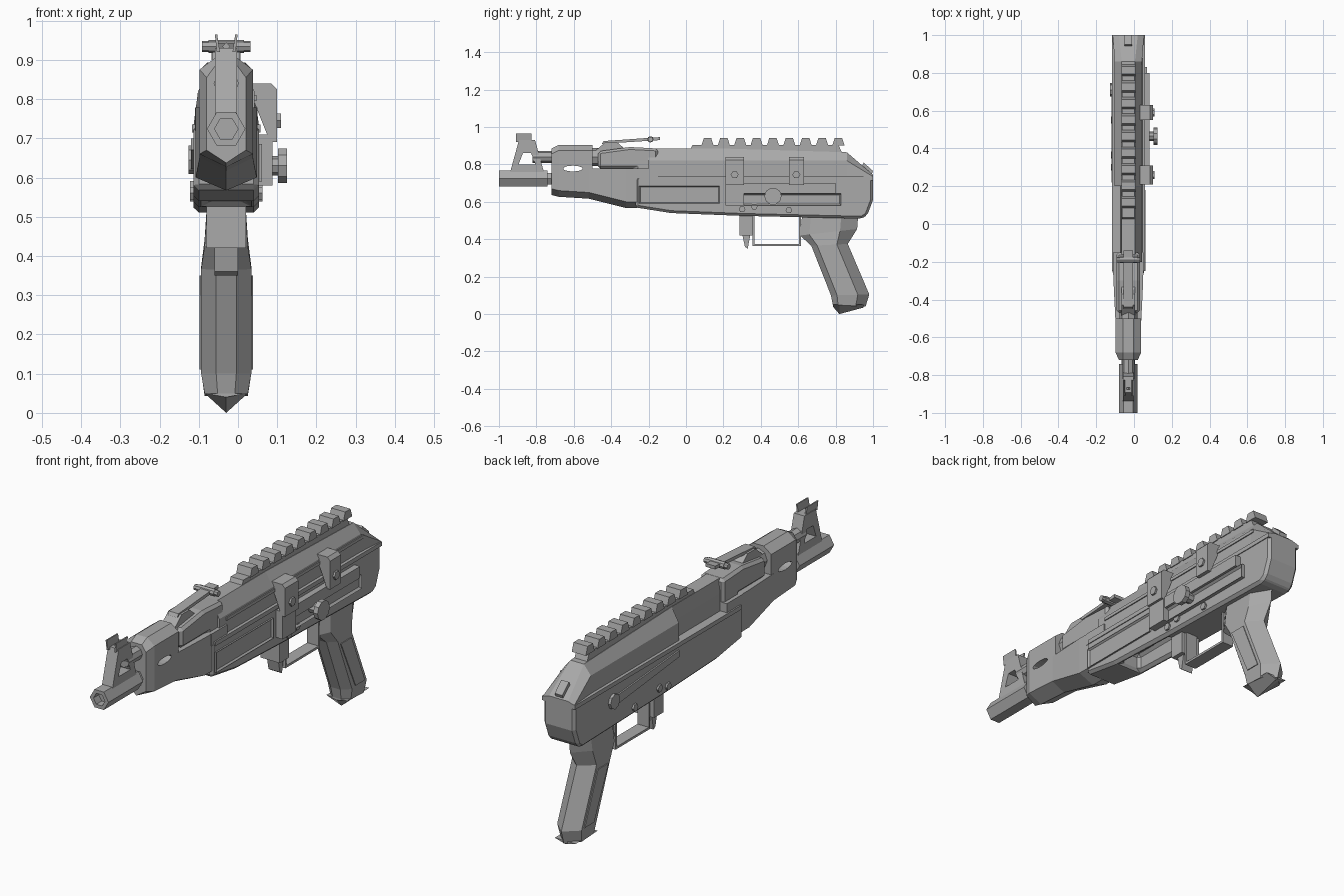
import bpy, bmesh, math
from mathutils import Vector

if "Cube" in bpy.data.objects:
    bpy.data.objects.remove(bpy.data.objects["Cube"], do_unlink=True)

# Shared widths and levels
CENTRE = -.03
BODY = .083
COVER = .072
GUARD = .068
LEDGE = .735
SEAM = .778
BORE = .724
TOP = .885
GAS = .84
LEAF = .934

grey = bpy.data.materials.new("plain_grey")
grey.use_nodes = True
grey.diffuse_color = (.4, .4, .4, 1)
grey.node_tree.nodes["Principled BSDF"].inputs["Base Color"].default_value = grey.diffuse_color


def loft(name, rings):
    """Closed skin through rings of (x, y, z), x measured from the centre plane."""
    bm = bmesh.new()
    loops = [[bm.verts.new((x + CENTRE, y, z)) for x, y, z in ring] for ring in rings]
    for a, b in zip(loops, loops[1:]):
        for i in range(len(a)):
            bm.faces.new((a[i - 1], a[i], b[i], b[i - 1]))
    bm.faces.new(loops[0])
    bm.faces.new(loops[-1])
    bmesh.ops.recalc_face_normals(bm, faces=bm.faces)
    mesh = bpy.data.meshes.new(name)
    bm.to_mesh(mesh)
    bm.free()
    mesh.materials.append(grey)
    ob = bpy.data.objects.new(name, mesh)
    bpy.context.collection.objects.link(ob)
    return ob


def side_prism(name, outline, x0, x1=None):
    """Extrude a (y, z) outline across the body; symmetric when x1 is omitted."""
    ends = (x0, -x0 if x1 is None else x1)
    return loft(name, [[(x, y, z) for y, z in outline] for x in ends])


def long_prism(name, outline, front, back):
    return loft(name, [[(x, y, z) for x, z in outline] for y in (front, back)])


def rect(y0, y1, z0, z1):
    return [(y0, z0), (y1, z0), (y1, z1), (y0, z1)]


def trapezoid(middle, low, high, half_low, half_high):
    return [(middle - half_low, low), (middle + half_low, low),
            (middle + half_high, high), (middle - half_high, high)]


def polygon(a, b, radius, sides, squash=1):
    angles = [math.tau * i / sides for i in range(sides)]
    return [(a + radius * math.cos(t), b + radius * squash * math.sin(t)) for t in angles]


def mirrored(half):
    """Complete a right-hand (x, z) half section, listed from bottom to top."""
    return half + [(-x, z) for x, z in reversed(half) if x]


def section(y, outline):
    return [(x, y, z) for x, z in outline]


def tube(name, height, radius, front, back, sides=6):
    return long_prism(name, polygon(0, height, radius, sides), front, back)


def cut(ob, cutter):
    cutter.hide_render = True
    mod = ob.modifiers.new("cut", "BOOLEAN")
    mod.object = cutter
    mod.operation = "DIFFERENCE"
    mod.solver = "EXACT"
    bpy.context.view_layer.objects.active = ob
    bpy.ops.object.modifier_apply(modifier=mod.name)
    bpy.data.objects.remove(cutter, do_unlink=True)


def bevel(ob):
    mod = ob.modifiers.new("bevel", "BEVEL")
    mod.width = .013
    mod.segments = 1
    mod.limit_method = "ANGLE"


def framed_panel(name, outline, x0, x1):
    """Plate whose outer left face is sunk inside a narrow rim."""
    ob = side_prism(name, outline, x0, x1)
    bm = bmesh.new()
    bm.from_mesh(ob.data)
    face = max(bm.faces, key=lambda f: f.normal.x)
    bmesh.ops.inset_region(bm, faces=[face], thickness=.012)
    bmesh.ops.translate(bm, verts=face.verts, vec=Vector((-.01, 0, 0)))
    bm.to_mesh(ob.data)
    bm.free()


# Receiver with the open well underneath
receiver = side_prism("receiver", [(-.27, .57), (-.27, LEDGE), (1, LEDGE), (1, .61), (.97, .53),
                                   (.94, .51), (.3, .525), (-.08, .54)], BODY)
cut(receiver, side_prism("well_cutter", rect(-.06, .27, .4, .62), .05))
bevel(receiver)
side_prism("receiver_lip", rect(-.25, 1, LEDGE - .02, LEDGE), BODY + .004)
framed_panel("front_side_panel", rect(-.25, .18, .59, .685), COVER, BODY + .008)


# Top cover: open on the right at the front, sloped down at the rear
def cover_ring(y, right, left, shoulder, top, flat):
    return section(y, [(-right, .72), (-right, shoulder), (-flat, top),
                       (flat, top), (left, shoulder), (left, .72)])


loft("cover_front", [cover_ring(y, .045, COVER, .82, TOP, .035) for y in (-.2, .2)])
loft("cover_rear", [cover_ring(.2, COVER, COVER, .82, TOP, .035),
                    cover_ring(.86, COVER, COVER, .82, TOP - .02, .035),
                    cover_ring(1, BODY, BODY, LEDGE, LEDGE + .01, .05)])
side_prism("cover_side_rib", rect(-.15, .88, .795, .81), .06, COVER + .005)
side_prism("cover_catch", [(.93, .77), (.99, .74), (1, .765), (.95, .81)], .02)

# Toothed top rail
side_prism("rail_base", trapezoid(.425, .86, .905, .41, .39), .033)
for i in range(9):
    side_prism("rail_tooth", trapezoid(.115 + i * .0875, .9, .94, .033, .02), .037)

# Lower and upper handguard with a vent between them
lower_rings = [section(y, mirrored([(0, side - .033), (width, side), (width, SEAM)]))
               for y, width, side in ((-.72, .05, .67), (-.68, GUARD, .66), (-.52, GUARD, .65),
                                      (-.32, SEAM / 10, .6), (-.26, SEAM / 10, .6))]
upper_rings = [section(y, mirrored([(width, SEAM), (width, .875 - drop), (.028, .905 - drop)]))
               for y, width, drop in ((-.72, .05, .02), (-.68, GUARD, 0), (-.5, GUARD, 0))]
for name, rings in (("lower_handguard", lower_rings), ("upper_handguard", upper_rings)):
    cut(loft(name, rings), side_prism("vent_cutter", polygon(-.605, SEAM, .052, 12, squash=.3), .2))

# Rear sight block, leaf and slider
tube("guard_collar", GAS, .048, -.51, -.46, sides=8)
sight_block = side_prism("rear_sight_block", [(-.47, SEAM), (-.47, .87), (-.3, .893), (-.15, TOP),
                                              (-.15, .72), (-.27, .72), (-.27, SEAM)], .062)
bevel(sight_block)
side_prism("block_shoulder", rect(-.27, -.15, .72, SEAM), .08)
side_prism("rear_sight_base", trapezoid(-.4, .86, .92, .1, .03), .035)
side_prism("rear_sight_leaf", [(-.45, .91), (-.44, .925), (-.14, .946), (-.14, .93)], .025)
side_prism("sight_slider", polygon(-.19, LEAF, .017, 8), .045)
side_prism("slider_buttons", polygon(-.19, LEAF, .014, 8), .062)

# Barrel, muzzle and gas tube
tube("barrel", BORE, .036, -.95, -.26)
muzzle = tube("muzzle", BORE, .049, -1, -.74)
cut(muzzle, tube("bore_cutter", BORE, .03, -2, -.96))
tube("gas_tube", GAS, .032, -.82, -.46, sides=8)

# Front sight: open frame, hood wings and post
frame = side_prism("front_sight_frame", trapezoid(-.85, .76, .93, .09, .043), .028)
cut(frame, side_prism("frame_cutter", trapezoid(-.85, .8, .86, .045, .022), .1))
for s in (-1, 1):
    wing = [(s * .016, .92), (s * .024, .92), (s * .029, .965), (s * .023, .965)]
    long_prism("front_sight_wing", wing, -.91, -.825)
tube("front_sight_bead", LEAF, .01, -.875, -.865, sides=4)

# Side mount on the left: base plate, two arms, clamps
side_prism("mount_base", rect(.21, .31, .58, .71), COVER, .118)
side_prism("mount_bar", rect(.25, .8, .645, .7), COVER, .112)
framed_panel("rear_side_panel", rect(.29, .83, .58, .645), COVER, .1)
arm = [(.06, GAS), (.115, GAS), (.13, .825), (.13, .69), (.112, .69), (COVER, .79)]
for front, back in ((.21, .31), (.55, .63)):
    long_prism("mount_arm", arm, front, back)
    side_prism("mount_bolt", polygon((front + back) / 2, .745, .021, 6), .12, .139)
side_prism("clamp_stem", polygon(.465, .63, .025, 8), BODY, .14)
side_prism("clamp_knob", polygon(.465, .63, .046, 10), .132, .155)
for y, z in ((.3, .56), (.365, .575), (.55, .555)):
    side_prism("receiver_pin", polygon(y, z, .018, 6), BODY + .009)

# Selector lever on the right
side_prism("selector_pivot", polygon(.71, .645, .036, 8), -.096, -COVER)
side_prism("selector_lever", [(.74, .66), (.7, .62), (.22, .67), (.22, .7)], -.09, -COVER)

# Trigger guard, catch and lever
trigger_guard = side_prism("trigger_guard", rect(.355, .615, .363, .53), .03)
cut(trigger_guard, side_prism("guard_cutter", rect(.365, .605, .374, .6), .1))
side_prism("catch_block", rect(.285, .355, .42, .535), .05)
side_prism("catch_lever", [(.3, .43), (.345, .43), (.33, .35), (.315, .36)], .03)

# Grip: slanted sections from front point to back point
GRIP = .064
grip_rings = []
for front, back, width in (((.62, .52), (.92, .52), .05), ((.61, .42), (.915, .455), .055),
                           ((.67, .365), (.865, .375), GRIP), ((.775, .1), (.98, .105), GRIP),
                           ((.785, .05), (.96, .04), .055)):
    front, back = Vector((0, *front)), Vector((0, *back))
    ring = mirrored([(width * .4, 0), (width, .16), (width, .7), (0, 1)])
    grip_rings.append([front.lerp(back, t) + Vector((x, 0, 0)) for x, t in ring])
loft("grip", grip_rings)
loft("grip_foot", [section(y, mirrored([(0, keel), (.055, .05)]))
                   for y, keel in ((.785, .04), (.82, 0), (.95, .035))])
for s in (-1, 1):
    plate = [(.72, .35), (.8, .35), (.9, .11), (.83, .11)]
    side_prism("grip_side_plate", plate, s * .06, s * (GRIP + .004))
